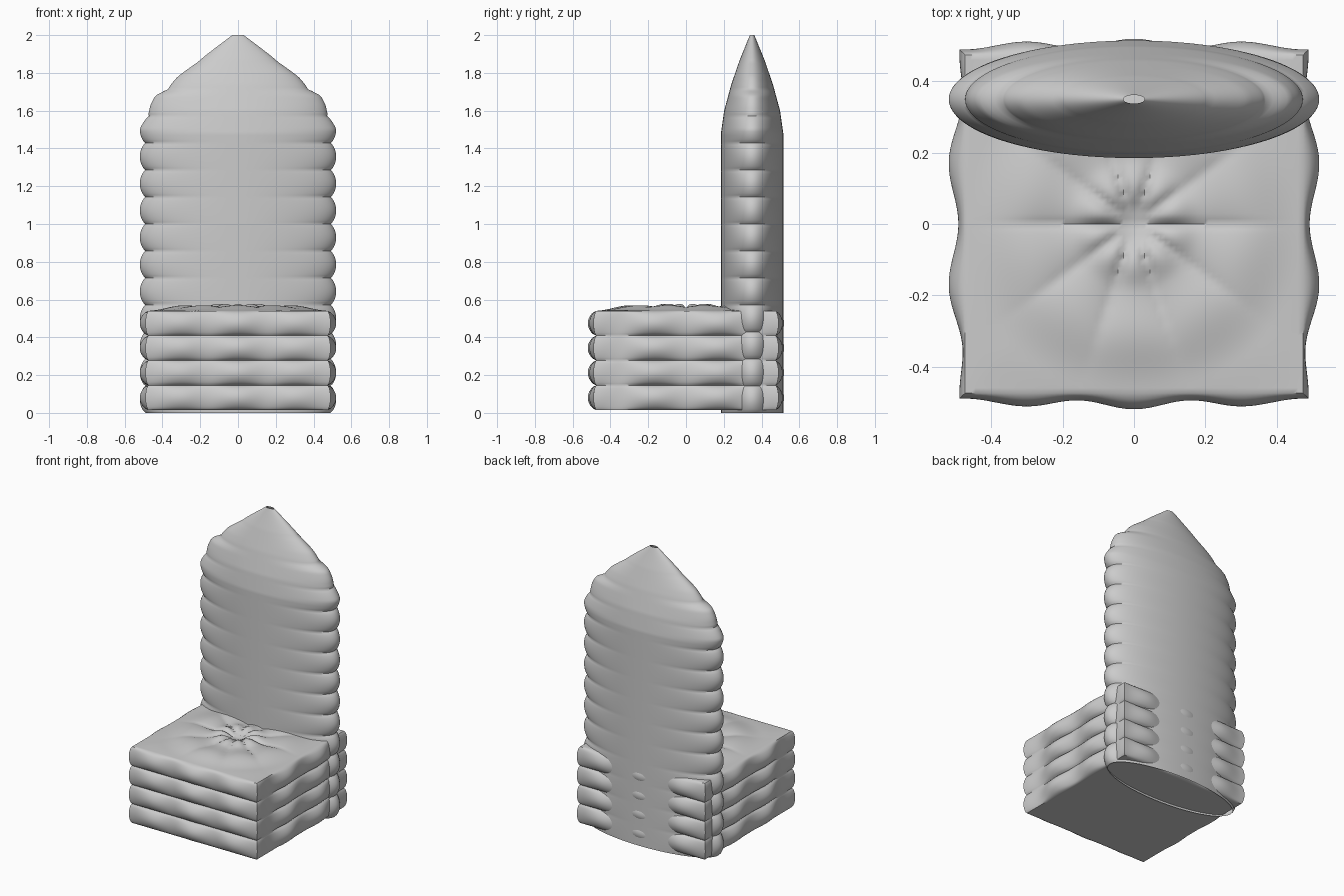
import bpy, bmesh
from math import sin, cos, pi, atan2, hypot

if "Cube" in bpy.data.objects:
    bpy.data.objects.remove(bpy.data.objects["Cube"])


def interp(pts, t):
    """Smooth-free piecewise lookup in a short profile."""
    if t <= pts[0][0]:
        return pts[0][1]
    for (a, va), (b, vb) in zip(pts, pts[1:]):
        if t <= b:
            return va + (vb - va) * (t - a) / (b - a)
    return pts[-1][1]


def ease(pts, t):
    """Same lookup, eased between points for soft pillows."""
    for (a, va), (b, vb) in zip(pts, pts[1:]):
        if t <= b:
            s = max(0.0, min(1.0, (t - a) / (b - a)))
            return va + (vb - va) * (0.5 - 0.5 * cos(pi * s))
    return pts[-1][1]


def finish(bm, name, angle):
    bmesh.ops.recalc_face_normals(bm, faces=bm.faces)
    me = bpy.data.meshes.new(name)
    bm.to_mesh(me)
    bm.free()
    ob = bpy.data.objects.new(name, me)
    bpy.context.collection.objects.link(ob)
    bpy.ops.object.select_all(action='DESELECT')
    ob.select_set(True)
    bpy.context.view_layer.objects.active = ob
    bpy.ops.object.shade_smooth_by_angle(angle=angle)
    return ob


# Seat: puffed box with four side layers and a radial tufted top
BASE, Z0, Z1 = 0.475, 0.015, 0.54
side_puff = [(0, .018), (.17, .045), (.36, .006), (.475, .015)]
front_puff = [(0, .045), (.16, .02), (.30, .037), (.475, .015)]
bm = bmesh.new()
bmesh.ops.create_cube(bm, size=2)
bmesh.ops.subdivide_edges(bm, edges=bm.edges[:], cuts=63, use_grid_fill=True)
for v in bm.verts:
    cx, cy, cz = v.co
    x, y = cx * BASE, cy * BASE
    z = Z0 + (cz + 1) / 2 * (Z1 - Z0)
    layer = abs(sin(2 * pi * (cz + 1))) ** 0.6
    if abs(cx) > 0.999:
        v.co.x = cx * (BASE + layer * ease(side_puff, abs(y)))
    else:
        v.co.x = x
    if abs(cy) > 0.999:
        v.co.y = cy * (BASE + layer * ease(front_puff, abs(x)))
    else:
        v.co.y = y
    if cz > 0.999:
        r = hypot(x, y)
        rim = max(abs(cx), abs(cy))
        petal = abs(sin(5 * atan2(y, x))) ** 0.6
        swell = ease([(0, 0), (.11, .038), (.19, .022), (.30, .03), (.48, .006), (.7, 0)], r)
        flat = ease([(0, .25), (.19, .4), (.4, .75), (.7, 1)], r)
        z += swell * (flat + (1 - flat) * petal) * (1 - rim ** 8)
    v.co.z = z
finish(bm, "seat", 0.9)

# Backrest: open oval tube with ribbed edges tapering to a point
width = [(0, .49), (1.5, .49), (1.571, .472), (1.6, .455), (1.68, .425), (1.714, .37),
         (1.78, .31), (1.857, .213), (1.93, .12), (2, .03)]
depth = [(0, .165), (1.48, .165), (1.6, .148), (1.74, .11), (1.87, .065), (2, .012)]
SEG, ROWS = 96, 196
bm = bmesh.new()
rings = []
for i in range(ROWS + 1):
    z = 2 * i / ROWS
    rib = abs(sin(7 * pi * z)) ** 0.7
    a = interp(width, z) + rib * interp([(0, .03), (1.5, .03), (1.72, .012), (2, 0)], z)
    b = interp(depth, z)
    rings.append([bm.verts.new((a * cos(2 * pi * k / SEG), .35 + b * sin(2 * pi * k / SEG), z))
                  for k in range(SEG)])
for lo, hi in zip(rings, rings[1:]):
    for k in range(SEG):
        n = (k + 1) % SEG
        bm.faces.new((lo[k], lo[n], hi[n], hi[k]))
finish(bm, "backrest", 0.9)
